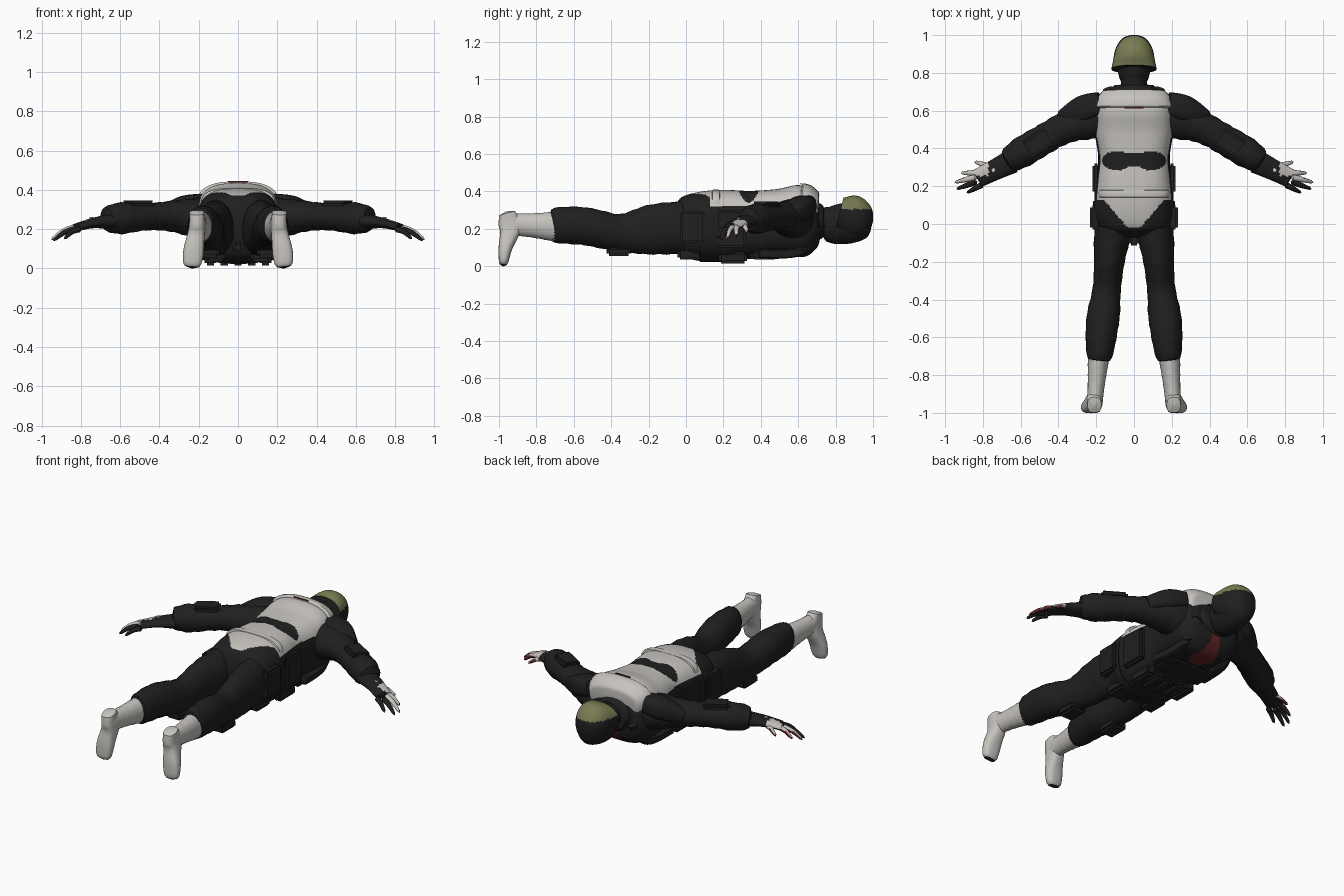
import bpy, bmesh, math
from mathutils import Vector

cube = bpy.data.objects.get("Cube")
if cube:
    bpy.data.objects.remove(cube)


def material(name, red, green, blue):
    made = bpy.data.materials.new(name)
    made.use_nodes = True
    made.diffuse_color = (red, green, blue, 1)
    shader = made.node_tree.nodes["Principled BSDF"]
    shader.inputs["Base Color"].default_value = (red, green, blue, 1)
    shader.inputs["Roughness"].default_value = .8
    return made


BLACK = material("black cloth", .014, .014, .014)
LIGHT = material("light grey", .57, .55, .52)
OLIVE = material("olive green", .19, .2, .085)
RED = material("dark red", .13, .018, .018)


def finish(name, bm, materials, mirror, rule=None):
    """Turn the bmesh into a shaded object and colour its faces by the rule."""
    bmesh.ops.recalc_face_normals(bm, faces=bm.faces)
    if rule:
        for face in bm.faces:
            face.material_index = int(rule(face.calc_center_median(), face.normal))
    mesh = bpy.data.meshes.new(name)
    bm.to_mesh(mesh)
    bm.free()
    part = bpy.data.objects.new(name, mesh)
    bpy.context.collection.objects.link(part)
    for entry in materials:
        mesh.materials.append(entry)
    bpy.ops.object.select_all(action="DESELECT")
    part.select_set(True)
    bpy.context.view_layer.objects.active = part
    bpy.ops.object.shade_smooth_by_angle(angle=math.radians(40))
    if mirror:
        part.modifiers.new("Mirror", "MIRROR")


def along(values, t):
    """Smooth value at t along evenly spaced values."""
    last = len(values) - 1
    index = min(int(t * last), last - 1)
    t = t * last - index
    before, start, end, after = (values[max(0, min(last, index + k))] for k in range(-1, 3))
    leave, arrive = (end - before) / 2, (after - start) / 2
    turn = end - start
    return start + t * (leave + t * (3 * turn - 2 * leave - arrive
                                     + t * (leave + arrive - 2 * turn)))


def rounding(distance, cap):
    """Shrink factor near an end, zero cap for a blunt end."""
    if distance >= cap:
        return 1
    return max(.1, math.sqrt(1 - (1 - distance / cap) ** 2))


def loft(name, materials, path, widths, heights, sides=24, rings=20, power=2,
         caps=(.05, .05), up=(0, 0, 1), mirror=False, rule=None, folds=0):
    """Skin a path with rounded cross-sections; widths and heights are half sizes."""
    path = [Vector(point) for point in path]
    bm, skin = bmesh.new(), []
    for i in range(rings + 1):
        t = i / rings
        tangent = along(path, min(t + .01, 1)) - along(path, max(t - .01, 0))
        side = tangent.cross(Vector(up)).normalized()
        high = side.cross(tangent).normalized()
        shrink = rounding(t, caps[0]) * rounding(1 - t, caps[1])
        ring = []
        for k in range(sides):
            angle = math.tau * k / sides
            swell = shrink * (1 + folds * math.sin(2 * i + 2 * math.sin(2 * angle)))
            c, s = math.cos(angle), math.sin(angle)
            across = math.copysign(abs(c) ** (2 / power), c) * along(widths, t)
            rise = math.copysign(abs(s) ** (2 / power), s) * along(heights, t)
            ring.append(bm.verts.new(along(path, t) + (side * across + high * rise) * swell))
        skin.append(ring)
    for lower, upper in zip(skin, skin[1:]):
        for k in range(sides):
            bm.faces.new((lower[k - 1], lower[k], upper[k], upper[k - 1]))
    bm.faces.new(skin[0])
    bm.faces.new(skin[-1])
    finish(name, bm, materials, mirror, rule)


def block(name, color, center, size, mirror=False, turn=0, bevel=.012):
    """Bevelled box, turned about the vertical."""
    bm = bmesh.new()
    bmesh.ops.create_cube(bm, size=1)
    bmesh.ops.scale(bm, vec=size, verts=bm.verts)
    bmesh.ops.bevel(bm, geom=bm.edges[:], offset=bevel, segments=2, affect="EDGES")
    for vert in bm.verts:
        vert.co.rotate(Vector((1, 0, 0)).rotation_difference(
            Vector((math.cos(turn), math.sin(turn), 0))))
        vert.co += Vector(center)
    finish(name, bm, [color], mirror)


def tail_limit(y):
    """Half width of the pale back panel."""
    return .2 if y > .13 else .05 + y * .85


def torso_color(center, normal):
    """Pale back with a dark patch, and a red shirt front in the open collar."""
    x, y, z = abs(center.x), center.y, center.z
    if z < .2 and y > .5 and x < .075 - abs(y - .6) * .4:
        return 2
    lobe = math.hypot((x - .09) / .08, (y - .335) / .05) < 1
    patch = lobe or (x < .09 and abs(y - .34) < .035)
    return z > .32 and -.02 < y < .7 and x < tail_limit(y) and not patch


# Torso
loft("torso", [BLACK, LIGHT, RED], [(0, -.07, .21), (0, .3, .22), (0, .72, .25)],
     widths=[.14, .2, .21, .2, .19, .21, .21, .16],
     heights=[.13, .17, .19, .19, .18, .18, .19, .12],
     sides=160, rings=120, power=2.9, caps=(.1, .06), rule=torso_color)

# Jacket yoke, hem and neck seam
loft("jacket_yoke", [LIGHT], [(0, .6, .33), (0, .71, .32)],
     widths=[.21, .2, .16], heights=[.115, .11, .07], sides=40, power=2.6, caps=(.2, .1))
loft("jacket_hem", [LIGHT], [(0, .13, .31), (0, .19, .31)],
     widths=[.19, .19], heights=[.1, .1], sides=40, rings=8, power=3.2, caps=(.3, .3))
block("neck_seam", RED, center=(0, .615, .442), size=(.1, .007, .007), bevel=.001)

# Collar, neck and head
loft("collar", [BLACK], [(0, .68, .24), (0, .74, .24)],
     widths=[.14, .12, .1], heights=[.12, .1, .08], rings=10, folds=.02)
loft("neck", [BLACK], [(0, .7, .24), (0, .88, .25)], widths=[.07, .07], heights=[.07, .08])
loft("masked_head", [BLACK], [(0, .72, .21), (0, .86, .23), (0, .99, .25)],
     widths=[.05, .08, .09, .08, .06], heights=[.07, .1, .11, .1, .07],
     sides=32, caps=(.1, .2))
loft("helmet", [BLACK, OLIVE], [(0, .82, .28), (0, .9, .26), (0, 1, .25)],
     widths=[.12, .11, .1, .09], heights=[.09, .115, .115, .1],
     sides=64, rings=40, power=2.2, caps=(0, .5),
     rule=lambda center, normal: center.z > .305)

# Trousers and knee pads
loft("trouser_legs", [BLACK],
     [(.1, .06, .21), (.125, -.14, .2), (.145, -.35, .18), (.17, -.55, .215), (.185, -.735, .22)],
     widths=[.09, .095, .08, .075, .087, .08, .06], heights=[.14, .14, .13, .1, .1, .1, .09],
     sides=28, rings=32, mirror=True, folds=.018)
block("knee_pads", BLACK, center=(.147, -.36, .08), size=(.1, .13, .05), mirror=True)

# Boots, toes pointing down
loft("boot_shafts", [LIGHT], [(.187, -.7, .212), (.2, -.85, .22), (.21, -.98, .225)],
     widths=[.058, .045, .04], heights=[.08, .062, .062], caps=(0, .1), mirror=True, folds=.012)
loft("boot_feet", [BLACK, LIGHT], [(.21, -.96, .293), (.21, -.94, .2), (.225, -.965, .1), (.235, -.978, 0)],
     widths=[.037, .04, .046, .052, .042], heights=[.04, .06, .046, .033, .022],
     caps=(.06, .12), up=(0, 1, 0), power=2.6, mirror=True,
     rule=lambda center, normal: center.z > .01)

# Sleeves, shoulder flaps and arm straps
loft("sleeves", [BLACK], [(.13, .585, .25), (.33, .525, .265), (.5, .435, .26), (.68, .325, .25)],
     widths=[.11, .11, .09, .08, .08, .08, .06], heights=[.11, .1, .08, .07, .07, .08, .06],
     rings=28, mirror=True, folds=.03)
loft("shoulder_flaps", [BLACK], [(.17, .64, .33), (.27, .61, .31), (.38, .55, .27)],
     widths=[.06, .07, .05], heights=[.05, .06, .04], power=3, mirror=True)
block("sleeve_pockets", BLACK, center=(.51, .43, .325), size=(.15, .1, .04),
      mirror=True, turn=-.55)

# Gloves with dark backs, pale thumb sides and a small stud
loft("glove_palms", [BLACK, LIGHT], [(.64, .335, .24), (.74, .285, .23), (.83, .24, .207)],
     widths=[.065, .055, .05], heights=[.04, .026, .019], mirror=True,
     rule=lambda center, normal: center.x > .77 and center.y > .255 and normal.z > -.3)
block("glove_stud", LIGHT, center=(.745, .285, .258), size=(.018, .018, .008),
      mirror=True, turn=.8, bevel=.002)


def finger_color(center, normal):
    """Black palm side, red outer edge and pale back."""
    if normal.z < -.4:
        return 0
    return 2 if normal.y + normal.x > .4 and normal.z < .5 and center.x > .8 else 1


def finger(name, start, tip, rule=None):
    """Tapered, slightly bent finger."""
    start, tip = Vector(start), Vector(tip)
    middle = start.lerp(tip, .5) + Vector((0, 0, .012))
    loft(name, [BLACK, LIGHT, RED], [start, middle, tip],
         widths=[.016, .014, .007], heights=[.015, .013, .007], sides=16, rings=8, mirror=True,
         rule=rule)


finger("thumbs", start=(.75, .3, .22), tip=(.845, .33, .18), rule=finger_color)
finger("index_fingers", start=(.82, .27, .21), tip=(.915, .27, .16), rule=finger_color)
finger("middle_fingers", start=(.83, .25, .21), tip=(.95, .22, .145), rule=finger_color)
finger("ring_fingers", start=(.83, .225, .2), tip=(.94, .185, .14))
finger("little_fingers", start=(.8, .21, .2), tip=(.885, .165, .15))

# Belt and pouches
loft("belt", [BLACK, LIGHT], [(0, .07, .205), (0, .125, .205)],
     widths=[.216, .216], heights=[.182, .182], sides=96, rings=8, power=2.9, caps=(.1, .1),
     rule=lambda center, normal: center.z > .33 and abs(center.x) < tail_limit(center.y))
block("hip_pouches", BLACK, center=(.205, .035, .21), size=(.055, .13, .17), mirror=True)
block("belt_pouches", BLACK, center=(.115, .02, .065), size=(.1, .13, .06), mirror=True)
block("groin_flap", BLACK, center=(0, -.05, .11), size=(.055, .13, .05))

# Chest rig on the underside
for i in range(-2, 3):
    block("magazine_pouch", BLACK, center=(.07 * i, .25, .045), size=(.06, .15, .06))
block("chest_plate", BLACK, center=(0, .42, .07), size=(.26, .18, .06))
block("chest_pouches", BLACK, center=(.12, .42, .06), size=(.09, .13, .05), mirror=True)
block("side_panels", BLACK, center=(.2, .24, .2), size=(.04, .16, .2), mirror=True)
loft("chest_straps", [BLACK], [(.165, .38, .07), (.15, .6, .08), (.13, .71, .22)],
     widths=[.03, .03], heights=[.025, .025], sides=12, power=4, up=(0, 1, 1), mirror=True)
